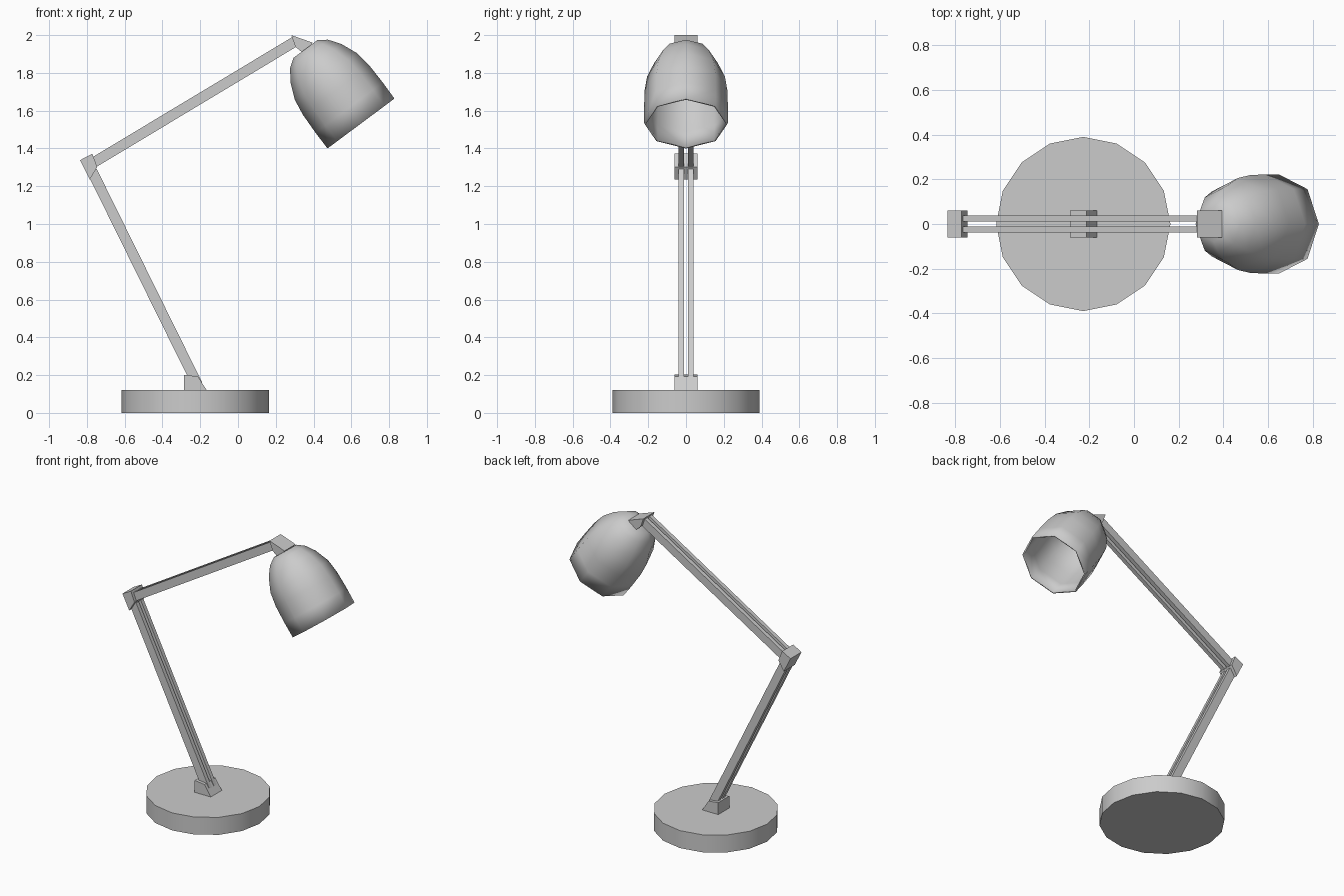
import bpy, bmesh, math
from mathutils import Vector

if "Cube" in bpy.data.objects:
    bpy.data.objects.remove(bpy.data.objects["Cube"])


def add_object(name, bm, smooth=False):
    bmesh.ops.recalc_face_normals(bm, faces=bm.faces)
    mesh = bpy.data.meshes.new(name)
    bm.to_mesh(mesh)
    bm.free()
    obj = bpy.data.objects.new(name, mesh)
    bpy.context.collection.objects.link(obj)
    if smooth:
        bpy.ops.object.select_all(action='DESELECT')
        obj.select_set(True)
        bpy.context.view_layer.objects.active = obj
        bpy.ops.object.shade_smooth_by_angle(angle=math.radians(50))
    return obj


def prism(name, profile, y0, y1):
    """Side profile in x-z, extruded from y0 to y1."""
    bm = bmesh.new()
    a, b = [[bm.verts.new((x, y, z)) for x, z in profile] for y in (y0, y1)]
    bm.faces.new(a)
    bm.faces.new(b)
    n = len(profile)
    for i in range(n):
        j = (i + 1) % n
        bm.faces.new((a[i], a[j], b[j], b[i]))
    return add_object(name, bm)


def bar_pair(name, start, end, width=0.055, gap=0.011, thick=0.028):
    """Two parallel flat bars running between two x-z points."""
    p, q = Vector(start), Vector(end)
    d = (q - p).normalized()
    n = Vector((-d.y, d.x)) * width / 2
    for side, s in (("front", -1), ("back", 1)):
        prism(f"{name}_{side}", [p + n, p - n, q - n, q + n], s * gap, s * (gap + thick))


def lathe(name, rings, sides, centre, axis, cap_start, cap_end, thickness=0):
    """Revolve (radius, distance) rings about an axis lying in the x-z plane."""
    axis = Vector(axis).normalized()
    v = Vector((0, 1, 0))
    u = v.cross(axis)
    bm = bmesh.new()
    loops = []
    for r, s in rings:
        loops.append([bm.verts.new(Vector(centre) + axis * s
                      + (u * math.cos(t) + v * math.sin(t)) * r)
                      for t in (2 * math.pi * k / sides for k in range(sides))])
    for a, b in zip(loops, loops[1:]):
        for i in range(sides):
            j = (i + 1) % sides
            bm.faces.new((a[i], a[j], b[j], b[i]))
    if cap_start:
        bm.faces.new(loops[0])
    if cap_end:
        bm.faces.new(loops[-1])
    obj = add_object(name, bm, smooth=True)
    if thickness:
        mod = obj.modifiers.new("wall", 'SOLIDIFY')
        mod.thickness = thickness
        mod.offset = -1
    return obj


# Round base
lathe("base", [(0.39, 0), (0.39, 0.12)], 16, (-0.227, 0, 0), (0, 0, 1), True, True)

# Joints
W = 0.06
prism("base_joint", [(-0.287, 0.11), (-0.287, 0.202), (-0.213, 0.193), (-0.165, 0.12), (-0.165, 0.11)], -W, W)
prism("elbow_joint", [(-0.836, 1.338), (-0.772, 1.372), (-0.745, 1.302), (-0.785, 1.236)], -W, W)
prism("head_joint", [(0.282, 2.0), (0.395, 1.96), (0.35, 1.90), (0.304, 1.938)], -W, W)

# Paired arm bars
bar_pair("lower_arm", (-0.215, 0.15), (-0.772, 1.278))
bar_pair("upper_arm", (-0.765, 1.325), (0.300, 1.965))

# Eight-sided open lampshade, tilted
shade_profile = [(0.221, 0), (0.222, 0.105), (0.219, 0.22), (0.206, 0.31),
                 (0.168, 0.40), (0.125, 0.46), (0.080, 0.492)]
lathe("lampshade", shade_profile, 8, (0.651, 0, 1.532), (-0.597, 0, 0.802), False, True, 0.01)
